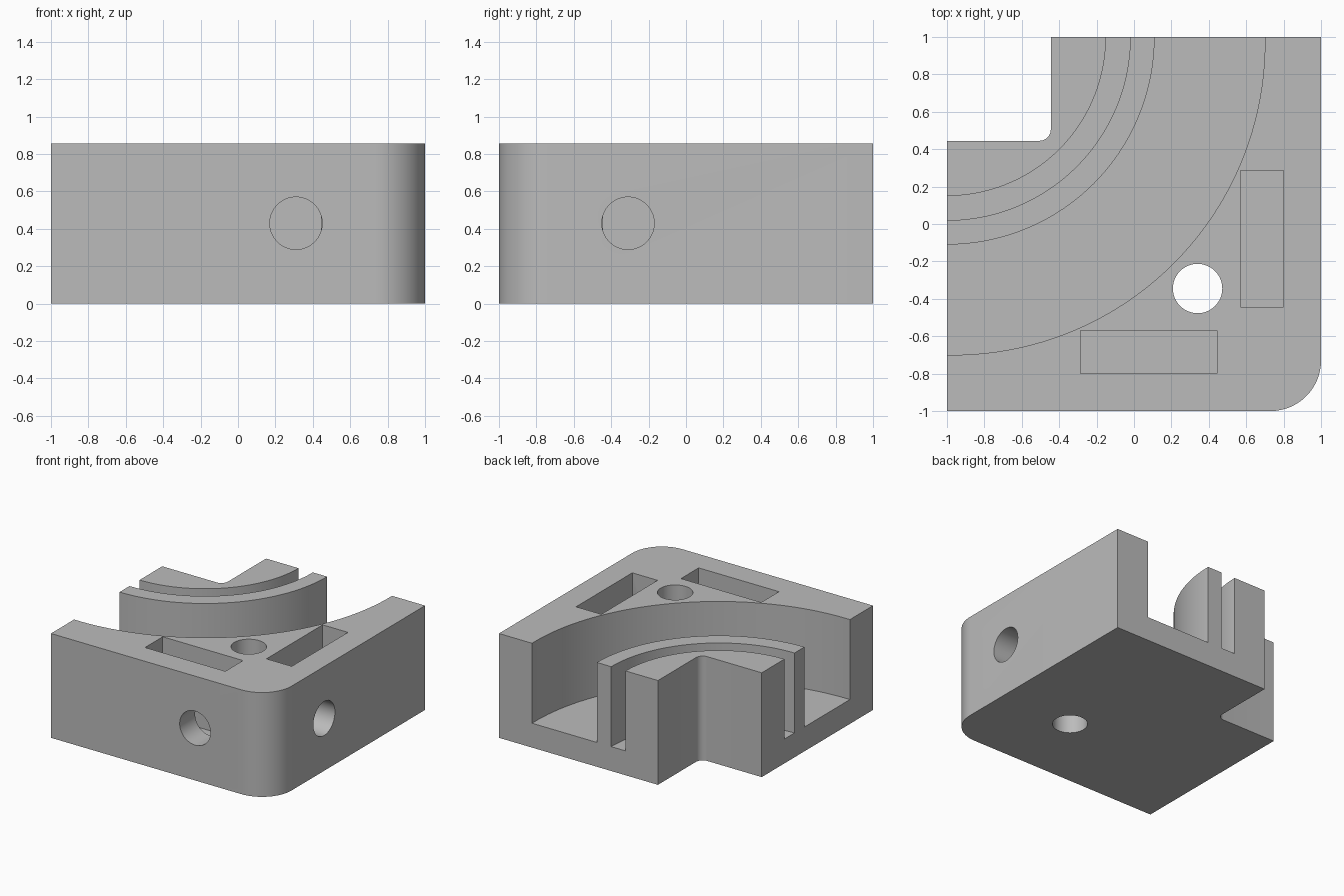
import bpy
import bmesh
from math import radians, cos, sin
from mathutils import Matrix, Vector

if "Cube" in bpy.data.objects:
    bpy.data.objects.remove(bpy.data.objects["Cube"])

HEIGHT = 0.857
FLOOR = 0.2
TOP = HEIGHT + 0.1

grey = bpy.data.materials.new("plain grey")
grey.use_nodes = True
colour = (0.5, 0.5, 0.5, 1)
grey.diffuse_color = colour
grey.node_tree.nodes["Principled BSDF"].inputs["Base Color"].default_value = colour


def arc(cx, cy, r, start, end, steps=48):
    angles = [radians(start + (end - start) * i / steps) for i in range(steps + 1)]
    return [(cx + r * cos(a), cy + r * sin(a)) for a in angles]


def prism(name, outline, z0, z1):
    """Extrude a flat outline between two heights."""
    bm = bmesh.new()
    face = bm.faces.new([bm.verts.new((x, y, z0)) for x, y in outline])
    new = bmesh.ops.extrude_face_region(bm, geom=[face])["geom"]
    verts = [v for v in new if isinstance(v, bmesh.types.BMVert)]
    bmesh.ops.translate(bm, verts=verts, vec=(0, 0, z1 - z0))
    bmesh.ops.recalc_face_normals(bm, faces=bm.faces)
    mesh = bpy.data.meshes.new(name)
    bm.to_mesh(mesh)
    bm.free()
    mesh.materials.append(grey)
    obj = bpy.data.objects.new(name, mesh)
    bpy.context.collection.objects.link(obj)
    return obj


def rectangle(x0, x1, y0, y1):
    return [(x0, y0), (x1, y0), (x1, y1), (x0, y1)]


def band(outer, inner):
    return outer + inner[::-1]


def circle(x, y, r):
    return arc(x, y, r, 0, 360, 64)[:-1]


# Corner block with a rounded outer corner and a filleted square notch
R, N, F = 0.27, 0.445, 0.06
outline = [(-1, -1)] + arc(1 - R, R - 1, R, -90, 0, 16) + [(1, 1), (-N, 1)]
outline += arc(-N - F, N + F, F, 0, -90, 10) + [(-1, N)]
block = prism("corner_block", outline, 0, HEIGHT)

# Curved channel and narrow groove on either side of the thin ring wall
cutters = [
    prism("channel_cutter", band(arc(-0.97, 0.97, 1.67, -97, 7),
                                 arc(-1, 1, 1.11, -97, 7)), FLOOR, TOP),
    prism("groove_cutter", band(arc(-1, 1, 0.98, -97, 7),
                                arc(-1, 1, 0.85, -97, 7)), FLOOR, TOP),
    prism("vertical_hole_cutter", circle(0.34, -0.345, 0.132), -0.1, TOP),
]

# Nut slots, mirrored across the diagonal
cutters.append(prism("front_slot_cutter", rectangle(-0.285, 0.445, -0.8, -0.57), FLOOR, TOP))
cutters.append(prism("side_slot_cutter", rectangle(0.57, 0.8, -0.445, 0.285), FLOOR, TOP))

# Bolt holes from the two outer faces into the slots
for name, place, axis in (("front_hole_cutter", (0.31, -1.1, 0.43), (0, 1, 0)),
                          ("side_hole_cutter", (1.1, -0.31, 0.43), (-1, 0, 0))):
    hole = prism(name, circle(0, 0, 0.14), 0, 0.4)
    turn = Vector((0, 0, 1)).rotation_difference(Vector(axis)).to_matrix().to_4x4()
    hole.data.transform(Matrix.Translation(place) @ turn)
    cutters.append(hole)

# Carve the block and discard the cutters
bpy.ops.object.select_all(action="DESELECT")
bpy.context.view_layer.objects.active = block
block.select_set(True)
for cutter in cutters:
    cutter.hide_render = True
    mod = block.modifiers.new(cutter.name, "BOOLEAN")
    mod.operation = "DIFFERENCE"
    mod.solver = "EXACT"
    mod.object = cutter
    bpy.ops.object.modifier_apply(modifier=mod.name)
for cutter in cutters:
    bpy.data.objects.remove(cutter)
bpy.ops.object.shade_smooth_by_angle(angle=radians(30))
